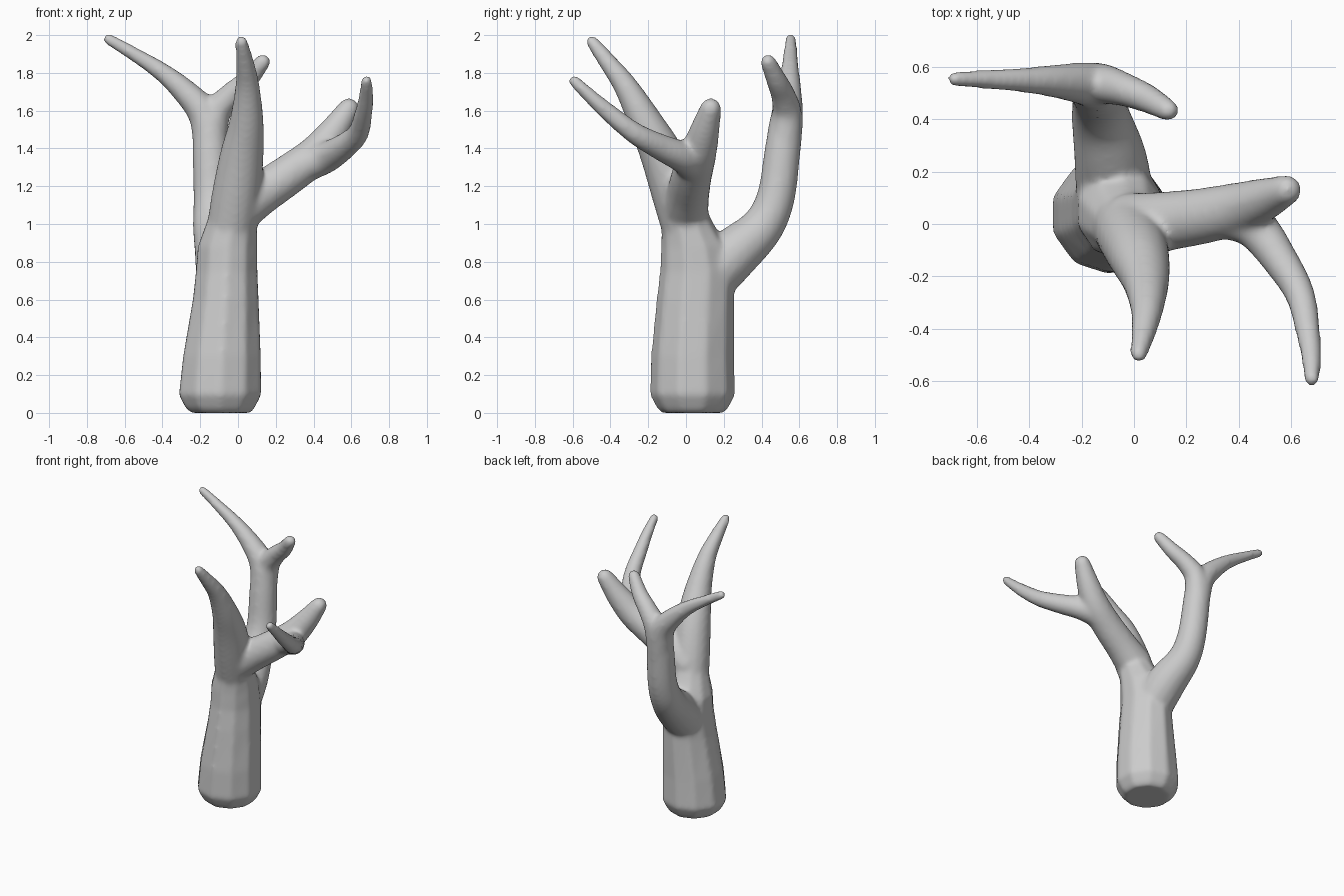
import bpy, bmesh, math
from mathutils import Vector

if "Cube" in bpy.data.objects:
    bpy.data.objects.remove(bpy.data.objects["Cube"])

bm = bmesh.new()


def spline(pts, steps=5):
    """Catmull-Rom through (x, y, z, radius) points."""
    p = [Vector(q) for q in pts]
    p = [p[0] * 2 - p[1]] + p + [p[-1] * 2 - p[-2]]
    out = []
    for i in range(1, len(p) - 2):
        a, b, c, d = p[i - 1:i + 3]
        for k in range(steps):
            t = k / steps
            out.append(0.5 * (2 * b + (c - a) * t + (2 * a - 5 * b + 4 * c - d) * t * t
                              + (3 * b - a - 3 * c + d) * t ** 3))
    out.append(p[-2])
    return out


def loft(rings):
    """Skin a list of vertex rings and cap both ends."""
    n = len(rings[0])
    for a, b in zip(rings, rings[1:]):
        for i in range(n):
            j = (i + 1) % n
            bm.faces.new((a[i], a[j], b[j], b[i]))
    bm.faces.new(rings[0][::-1])
    bm.faces.new(rings[-1])


def limb(pts, n=16):
    """Tapered round limb with rounded tip."""
    path = spline(pts)
    r = path[-1][3]
    d = (path[-1].xyz - path[-2].xyz).normalized()
    for a in (30, 55, 75):
        s = math.radians(a)
        q = path[-1].xyz + d * r * math.sin(s) if a == 30 else tip + d * r * math.sin(s)
        if a == 30:
            tip = path[-1].xyz.copy()
        path.append(Vector((*q, r * math.cos(s))))
    rings, side = [], None
    for i, q in enumerate(path):
        t = (path[min(i + 1, len(path) - 1)].xyz - path[max(i - 1, 0)].xyz).normalized()
        side = side or Vector((0.31, 0.9, 0.2))
        side = (side - t * side.dot(t)).normalized()
        up = t.cross(side)
        rings.append([bm.verts.new(q.xyz + q[3] * (side * math.cos(k * math.tau / n)
                                                   + up * math.sin(k * math.tau / n)))
                      for k in range(n)])
    loft(rings)


# trunk: faceted foot, (x, y, z, x radius, y radius)
trunk = [(-.09, .035, 0, .165, .165), (-.095, .035, .025, .19, .19),
         (-.095, .035, .095, .228, .228), (-.085, .035, .3, .215, .222),
         (-.065, .05, .6, .182, .208), (-.06, .06, .75, .17, .2),
         (-.055, .045, .88, .165, .18), (-.035, .01, 1.0, .14, .14),
         (-.01, -.03, 1.12, .12, .12)]
loft([[bm.verts.new((x + rx * math.cos((k + .5) * math.tau / 10),
                     y + ry * math.sin((k + .5) * math.tau / 10), z)) for k in range(10)]
      for x, y, z, rx, ry in trunk])

# back limb and its two twigs
limb([(-.07, .08, .68, .15), (-.09, .25, .84, .14), (-.125, .40, .98, .115),
      (-.135, .475, 1.14, .102), (-.145, .51, 1.38, .096), (-.15, .53, 1.54, .09)])
limb([(-.145, .52, 1.42, .092), (-.18, .535, 1.58, .085), (-.28, .545, 1.70, .068),
      (-.41, .55, 1.81, .05), (-.56, .553, 1.905, .038), (-.685, .555, 1.978, .031)])
limb([(-.145, .52, 1.42, .09), (-.12, .535, 1.58, .08), (-.04, .515, 1.68, .066),
      (.05, .48, 1.76, .056), (.13, .435, 1.858, .043)])

# front limb
limb([(-.04, .01, .95, .13), (-.01, -.05, 1.15, .13), (.02, -.125, 1.36, .117),
      (.045, -.215, 1.54, .092), (.05, -.32, 1.73, .065), (.035, -.42, 1.865, .048),
      (.018, -.498, 1.965, .034)])

# right limb and its two twigs
limb([(-.02, -.01, 1.06, .13), (.12, .01, 1.16, .115), (.26, .03, 1.255, .108),
      (.40, .06, 1.36, .1), (.50, .095, 1.48, .082), (.585, .13, 1.61, .058)])
limb([(.34, .04, 1.31, .095), (.46, -.01, 1.35, .085), (.56, -.14, 1.41, .07),
      (.635, -.27, 1.48, .058), (.665, -.41, 1.59, .048), (.678, -.51, 1.68, .039),
      (.68, -.592, 1.757, .032)])

bmesh.ops.recalc_face_normals(bm, faces=bm.faces)
mesh = bpy.data.meshes.new("tree_trunk")
bm.to_mesh(mesh)
bm.free()
tree = bpy.data.objects.new("tree_trunk", mesh)
bpy.context.collection.objects.link(tree)

# fuse the limbs into one skin and soften the forks
remesh = tree.modifiers.new("fuse", 'REMESH')
remesh.mode = 'VOXEL'
remesh.voxel_size = 0.014
remesh.use_smooth_shade = True
smooth = tree.modifiers.new("soften", 'SMOOTH')
smooth.factor = 0.5
smooth.iterations = 12
